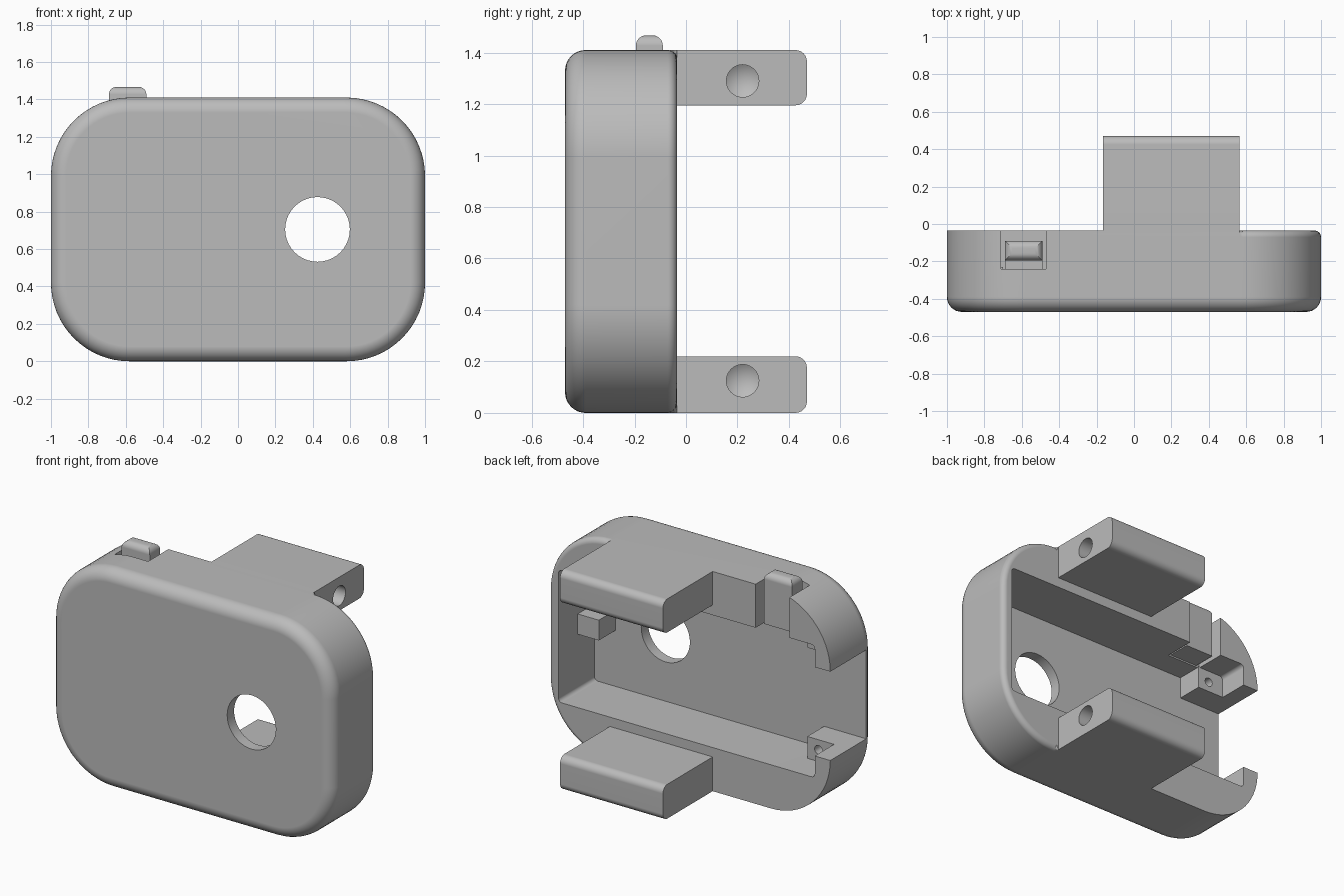
import bpy, bmesh, math
from mathutils import Matrix

if "Cube" in bpy.data.objects:
    bpy.data.objects.remove(bpy.data.objects["Cube"], do_unlink=True)

grey = bpy.data.materials.new("plain_grey")
grey.use_nodes = True
colour = (0.5, 0.5, 0.5, 1)
grey.diffuse_color = colour
grey.node_tree.nodes["Principled BSDF"].inputs["Base Color"].default_value = colour

HEIGHT, MID = 1.41, 0.705
FRONT, BACK, PLATE = -0.47, -0.035, -0.40
TAB_L, TAB_R = -0.165, 0.565


def finish(name, bm):
    bmesh.ops.recalc_face_normals(bm, faces=bm.faces)
    mesh = bpy.data.meshes.new(name)
    bm.to_mesh(mesh)
    bm.free()
    mesh.materials.append(grey)
    ob = bpy.data.objects.new(name, mesh)
    bpy.context.scene.collection.objects.link(ob)
    return ob


def box(name, lo, hi, bevel=0, pick=None, segments=6):
    """Box between two corners; pick(edge) chooses the rounded edges."""
    bm = bmesh.new()
    bmesh.ops.create_cube(bm, size=1)
    for v in bm.verts:
        v.co = [a + (c + 0.5) * (b - a) for a, b, c in zip(lo, hi, v.co)]
    if bevel:
        bmesh.ops.bevel(bm, geom=[e for e in bm.edges if pick(e)], offset=bevel,
                        segments=segments, profile=0.5, affect='EDGES')
    return finish(name, bm)


def drill(name, centre, radius, depth, axis, tip=0):
    """Cylinder centred on a point, with an optional cone tip at its far end."""
    bm = bmesh.new()
    bmesh.ops.create_cone(bm, cap_ends=True, segments=40, radius1=radius,
                          radius2=radius, depth=depth)
    if tip:
        cap = [f for f in bm.faces if f.normal.z < -0.9]
        point = bmesh.ops.poke(bm, faces=cap)["verts"][0]
        point.co.z -= tip
    turn = Matrix.Rotation(math.pi / 2, 4, axis)
    bmesh.ops.transform(bm, matrix=Matrix.Translation(centre) @ turn, verts=bm.verts)
    return finish(name, bm)


def cut(ob, cutters):
    for c in cutters:
        mod = ob.modifiers.new("cut", 'BOOLEAN')
        mod.operation, mod.solver, mod.object = 'DIFFERENCE', 'EXACT', c
    bpy.context.view_layer.update()
    graph = bpy.context.evaluated_depsgraph_get()
    mesh = bpy.data.meshes.new_from_object(ob.evaluated_get(graph))
    ob.modifiers.clear()
    ob.data = mesh
    for c in cutters:
        bpy.data.objects.remove(c, do_unlink=True)


def outline(inset, left_only):
    """Rounded rectangle in x, z; the inset can be limited to the +x end."""
    pts, r = [], 0.42
    for k, (sx, sz) in enumerate([(1, 1), (-1, 1), (-1, -1), (1, -1)]):
        d = 0 if left_only and sx < 0 else inset
        arc = []
        for i in range(17):
            a = math.pi / 2 * (k + i / 16)
            arc.append((sx * (1 - r) + (r - d) * math.cos(a),
                        MID + sz * (MID - r) + (r - d) * math.sin(a)))
        stop = [(TAB_R, HEIGHT if sz > 0 else 0)] if left_only else \
               [(TAB_R, HEIGHT - d if sz > 0 else d)]
        if sx > 0:
            arc = arc + stop if sz > 0 else stop + arc
        pts += arc
    return pts


# Shell: stacked outlines with a round front edge and a partly rounded back edge
rings = []
for i in range(9):
    a = math.pi / 2 * i / 8
    rings.append((FRONT + 0.08 * (1 - math.sin(a)), 0.08 * (1 - math.cos(a)), False))
rings.reverse()
rings = [(y, d, s) for y, d, s in reversed(rings)]
rings.sort()
for i in range(6):
    a = math.pi / 2 * i / 5
    rings.append((BACK - 0.035 * (1 - math.sin(a)), 0.035 * (1 - math.cos(a)), True))
bm = bmesh.new()
loops = [[bm.verts.new((x, y, z)) for x, z in outline(d, s)] for y, d, s in rings]
for a, b in zip(loops, loops[1:]):
    for i in range(len(a)):
        j = (i + 1) % len(a)
        bm.faces.new((a[i], a[j], b[j], b[i]))
bm.faces.new(loops[0])
bm.faces.new(loops[-1])
shell = finish("shell", bm)


def along_y(e):
    a, b = e.verts
    return abs(a.co.y - b.co.y) > 0.1


# Cavity, open side, button slot and round window
cut(shell, [
    box("cavity_cutter", (-0.89, PLATE, 0.28), (0.93, 0.2, 1.13), 0.025, along_y, 4),
    box("side_cutter", (-1.2, PLATE, 0.42), (-0.8, 0.2, 0.99)),
    box("slot_cutter", (-0.71, -0.24, 1.0), (-0.47, 0.2, 1.6)),
    drill("window_cutter", (0.425, FRONT, MID), 0.173, 0.4, 'X'),
])
parts = [shell]


def back_edge(e):
    return all(v.co.y > 0.4 for v in e.verts) and \
        abs(e.verts[0].co.x - e.verts[1].co.x) > 0.1


# Two rear tabs, each with a blind hole in its left face
for name, low, high, hole in (("lower_tab", 0, 0.22, 0.125),
                              ("upper_tab", HEIGHT - 0.215, HEIGHT, 1.29)):
    tab = box(name, (TAB_L, BACK - 0.002, low), (TAB_R, 0.47, high), 0.045, back_edge)
    cut(tab, [drill(name + "_hole", (TAB_R, 0.22, hole), 0.063, 0.24, 'Y', 0.04)])
    parts.append(tab)

# Screw blocks in the open side's corners
for name, low, high, hole in (("lower_screw_block", 0.275, 0.42, 0.355),
                              ("upper_screw_block", 0.99, 1.135, 1.055)):
    block = box(name, (-0.895, PLATE - 0.005, low), (-0.70, -0.23, high))
    cut(block, [drill(name + "_hole", (-0.78, -0.23, hole), 0.028, 0.2, 'X')])
    parts.append(block)

# Small stop on the left inner wall
parts.append(box("stop_block", (0.78, PLATE - 0.005, 0.64), (0.935, -0.23, 0.77)))


def top_edge(e):
    return all(v.co.z > 1.4 for v in e.verts)


# Push button with its foot in the slot
parts.append(box("button", (-0.69, -0.195, 1.14), (-0.49, -0.09, 1.467), 0.04, top_edge))
parts.append(box("button_foot", (-0.69, -0.242, 1.14), (-0.49, -0.19, 1.30)))

# Smooth the rounds, keep corners sharp
bpy.ops.object.select_all(action='DESELECT')
for ob in parts:
    ob.select_set(True)
bpy.context.view_layer.objects.active = shell
bpy.ops.object.shade_smooth_by_angle(angle=math.radians(30))
for ob in parts:
    mod = ob.modifiers.new("even_normals", 'WEIGHTED_NORMAL')
    mod.keep_sharp = True
